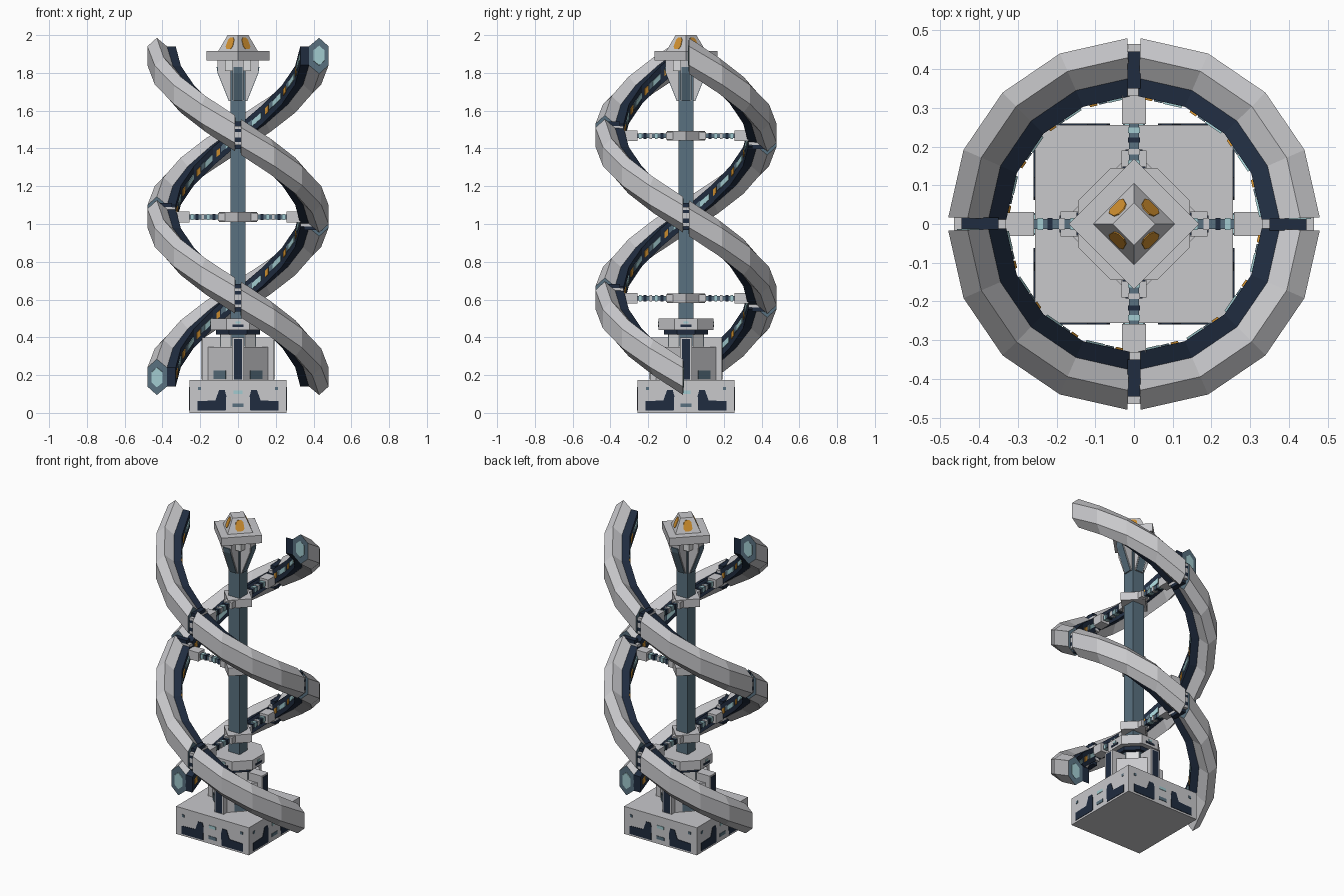
import bpy, bmesh, math
from mathutils import Vector, Matrix

if "Cube" in bpy.data.objects:
    bpy.data.objects.remove(bpy.data.objects["Cube"])


def material(name, rgb):
    m = bpy.data.materials.new(name)
    m.diffuse_color = (*rgb, 1)
    m.use_nodes = True
    m.node_tree.nodes["Principled BSDF"].inputs["Base Color"].default_value = m.diffuse_color
    return m


LIGHT = material("light_grey", (0.58, 0.58, 0.60))
WHITE = material("off_white", (0.72, 0.73, 0.74))
NAVY = material("dark_navy", (0.014, 0.025, 0.05))
SLATE = material("slate_blue", (0.10, 0.165, 0.215))
CYAN = material("pale_cyan", (0.36, 0.60, 0.63))
ORANGE = material("amber", (0.66, 0.29, 0.03))


def finish(name, bm, mats, rule=None):
    bmesh.ops.recalc_face_normals(bm, faces=bm.faces)
    bm.normal_update()
    if rule:
        for f in bm.faces:
            f.material_index = rule(f)
    me = bpy.data.meshes.new(name)
    bm.to_mesh(me)
    bm.free()
    ob = bpy.data.objects.new(name, me)
    for m in mats:
        me.materials.append(m)
    bpy.context.collection.objects.link(ob)
    return ob


def loft(name, rings, mats, rule=None, turn=0):
    """Closed cross-sections joined in order, capped at both ends."""
    bm = bmesh.new()
    rot = Matrix.Rotation(math.radians(turn), 3, 'Z')
    vs = [[bm.verts.new(rot @ Vector(p)) for p in ring] for ring in rings]
    n = len(vs[0])
    for a, b in zip(vs, vs[1:]):
        for i in range(n):
            bm.faces.new((a[i], a[(i + 1) % n], b[(i + 1) % n], b[i]))
    bm.faces.new(vs[0])
    bm.faces.new(vs[-1])
    return finish(name, bm, mats, rule)


def box(name, x, y, z, mat, turn=0):
    ring = [(x[0], y[0]), (x[1], y[0]), (x[1], y[1]), (x[0], y[1])]
    return loft(name, [[(*p, h) for p in ring] for h in z], [mat], None, turn)


def prism(name, sides, start, levels, mat):
    """Upright polygon solid; levels are (radius, height) pairs."""
    ang = [math.radians(start + 360 * i / sides) for i in range(sides)]
    rings = [[(r * math.cos(a), r * math.sin(a), z) for a in ang] for r, z in levels]
    return loft(name, rings, [mat])


# Helix layout: each strand is four quarter-turn sections of four straight pieces
R_DROP, Z_TOP, PIECES = 0.43, 1.90, 4


def helix_vertex(strand, quarter, i, r, dz):
    a = 2 + 86 * i / PIECES
    th = math.radians(180 * (1 + strand) + 90 * quarter + a)
    return Vector((r * math.cos(th), r * math.sin(th),
                   Z_TOP - R_DROP * (quarter + a / 90) + dz))


def helix_point(strand, quarter, t, r, dz):
    i = min(int(t * PIECES), PIECES - 1)
    return helix_vertex(strand, quarter, i, r, dz).lerp(
        helix_vertex(strand, quarter, i + 1, r, dz), t * PIECES - i)


def helix_strip(name, strand, quarter, profile, t0, t1, mats, rule=None):
    ts = [t0] + [i / PIECES for i in range(1, PIECES) if t0 < i / PIECES < t1] + [t1]
    return loft(name, [[helix_point(strand, quarter, t, r, dz) for r, dz in profile]
                       for t in ts], mats, rule)


def rect(r0, r1, z0, z1):
    return [(r0, z0), (r1, z0), (r1, z1), (r0, z1)]


HEX = [(0.48, 0.05), (0.43, 0.095), (0.376, 0.05),
       (0.376, -0.05), (0.43, -0.095), (0.48, -0.05)]
PLATE = [(0.428 + (r - 0.428) * 0.55, z * 0.55) for r, z in HEX]

for s in range(2):
    for q in range(4):
        helix_strip("helix_rail", s, q, HEX, 0, 1, [LIGHT, SLATE],
                    lambda f: 1 if len(f.verts) == 6 else 0)
        helix_strip("inner_channel", s, q, rect(0.33, 0.378, -0.05, 0.05), 0, 1, [NAVY])
        # Painted marks along the inner face
        for k in range(4):
            t = 0.25 * k
            helix_strip("channel_light", s, q, rect(0.325, 0.332, -0.016, 0.014),
                        t + 0.015, t + 0.115, [CYAN])
            helix_strip("channel_panel", s, q, rect(0.326, 0.332, -0.012, 0.02),
                        t + 0.12, t + 0.165, [SLATE])
            helix_strip("channel_lamp", s, q, rect(0.325, 0.332, -0.018, 0.016),
                        t + 0.175, t + 0.215, [ORANGE])
        # Striped couplings between quarter sections
        if q:
            turn = 180 * (1 + s) + 90 * q
            zc = Z_TOP - R_DROP * q
            edges = [-0.072, -0.052, -0.035, -0.012, 0.018, 0.034, 0.05, 0.072]
            for k, (lo, hi) in enumerate(zip(edges, edges[1:])):
                inset = 0.02 if k in (0, 6) else 0
                box("coupling_band", (0.33 + inset, 0.465 - inset), (-0.0165, 0.0165),
                    (zc + lo, zc + hi), (NAVY, LIGHT)[k % 2], turn)
    # Pale badges on the two open ends
    for q, t0, t1 in ((0, -0.005, 0.002), (3, 0.998, 1.005)):
        helix_strip("end_badge", s, q, PLATE, t0, t1, [CYAN])

# Pedestal
box("base_block", (-0.256, 0.256), (-0.256, 0.256), (0, 0.175), LIGHT)
prism("pedestal_body", 4, 0, [(0.19, 0.175), (0.19, 0.35)], LIGHT)
prism("pedestal_neck", 8, 22.5, [(0.1, 0.35), (0.1, 0.42)], WHITE)
prism("neck_band", 8, 22.5, [(0.125, 0.415), (0.125, 0.44)], NAVY)
prism("pedestal_cap", 8, 22.5, [(0.157, 0.44), (0.157, 0.5)], LIGHT)

for turn in range(0, 360, 90):
    box("buttress", (-0.032, 0.032), (-0.19, -0.05), (0.17, 0.4), LIGHT, turn)
    box("buttress_strip", (-0.022, 0.022), (-0.193, -0.185), (0.178, 0.39), NAVY, turn)
    box("neck_panel", (-0.035, 0.035), (-0.096, -0.09), (0.355, 0.415), SLATE, turn)
    box("cap_mark", (-0.03, 0.03), (-0.148, -0.142), (0.455, 0.467), NAVY, turn)
    box("cap_light", (-0.012, 0.012), (-0.148, -0.142), (0.472, 0.484), CYAN, turn)
    # Painted marks on the base sides
    box("base_marker", (-0.028, 0.028), (-0.259, -0.253), (0.03, 0.05), SLATE, turn)
    box("base_light", (-0.024, 0.024), (-0.259, -0.253), (0.1, 0.118), CYAN, turn)
    for m in (-1, 1):
        shape = [(0.065, 0.012), (0.215, 0.012), (0.215, 0.062), (0.12, 0.066),
                 (0.1, 0.12), (0.07, 0.12), (0.062, 0.09)]
        loft("base_paint", [[(m * x, y, z) for x, z in shape] for y in (-0.259, -0.253)],
             [NAVY], None, turn)
        box("base_bolt", (m * 0.205 - 0.008, m * 0.205 + 0.008), (-0.259, -0.253),
            (0.12, 0.136), SLATE, turn)
        # Small mark on each diagonal pedestal face
    box("pedestal_mark", (-0.045, 0.045), (-0.138, -0.13), (0.18, 0.225), SLATE, turn + 45)

# Mast
box("mast", (-0.04, 0.04), (-0.04, 0.04), (0.5, 1.87), SLATE)

# Flared brackets under the head
for turn in range(0, 360, 90):
    side = [(-0.035, 1.65), (-0.045, 1.65), (-0.105, 1.80), (-0.11, 1.868), (-0.035, 1.868)]
    loft("head_bracket", [[(x, y, z) for y, z in side] for x in (-0.03, 0.03)],
         [LIGHT], None, turn)
    strip = [(-0.042, 1.65), (-0.048, 1.65), (-0.108, 1.80), (-0.113, 1.83), (-0.102, 1.83)]
    loft("bracket_strip", [[(x, y, z) for y, z in strip] for x in (-0.023, 0.023)],
         [SLATE], None, turn)
box("head_socket", (-0.07, 0.07), (-0.07, 0.07), (1.81, 1.868), WHITE)

# Head: diamond plate and tapered lantern
prism("head_plate", 4, 0, [(0.168, 1.865), (0.168, 1.915)], LIGHT)
prism("lantern", 4, 0, [(0.105, 1.915), (0.055, 2.0)], LIGHT)
for turn in range(45, 360, 90):
    k = math.sqrt(0.5)

    def slope(x, t, out):
        return (x, -k * (0.105 - 0.05 * t) - out, 1.915 + 0.085 * t)
    patch = [(-0.026, 0.3), (-0.016, 0.15), (0.016, 0.15), (0.026, 0.3),
             (0.022, 0.7), (0.01, 0.85), (-0.01, 0.85), (-0.022, 0.7)]
    loft("lantern_lamp", [[slope(x, t, o) for x, t in patch] for o in (-0.002, 0.003)],
         [ORANGE], None, turn)

# Cross struts joining the rails to the mast
for level in range(1, 4):
    z = Z_TOP - R_DROP * level - 0.003
    prism("strut_hub", 4, 0, [(0.1, z - 0.026), (0.1, z + 0.026)], LIGHT)
    for turn in (0, 180):
        t = turn + 90 * level
        box("hub_arm", (0.05, 0.105), (-0.03, 0.03), (z - 0.02, z + 0.02), LIGHT, t)
        box("strut_rod", (0.1, 0.26), (-0.013, 0.013), (z - 0.013, z + 0.013), SLATE, t)
        box("strut_end", (0.258, 0.332), (-0.031, 0.031), (z - 0.028, z + 0.028), LIGHT, t)
        for x, m in ((0.12, NAVY), (0.15, CYAN), (0.18, LIGHT), (0.21, NAVY), (0.235, CYAN)):
            box("strut_ring", (x, x + 0.014), (-0.016, 0.016), (z - 0.016, z + 0.016), m, t)
